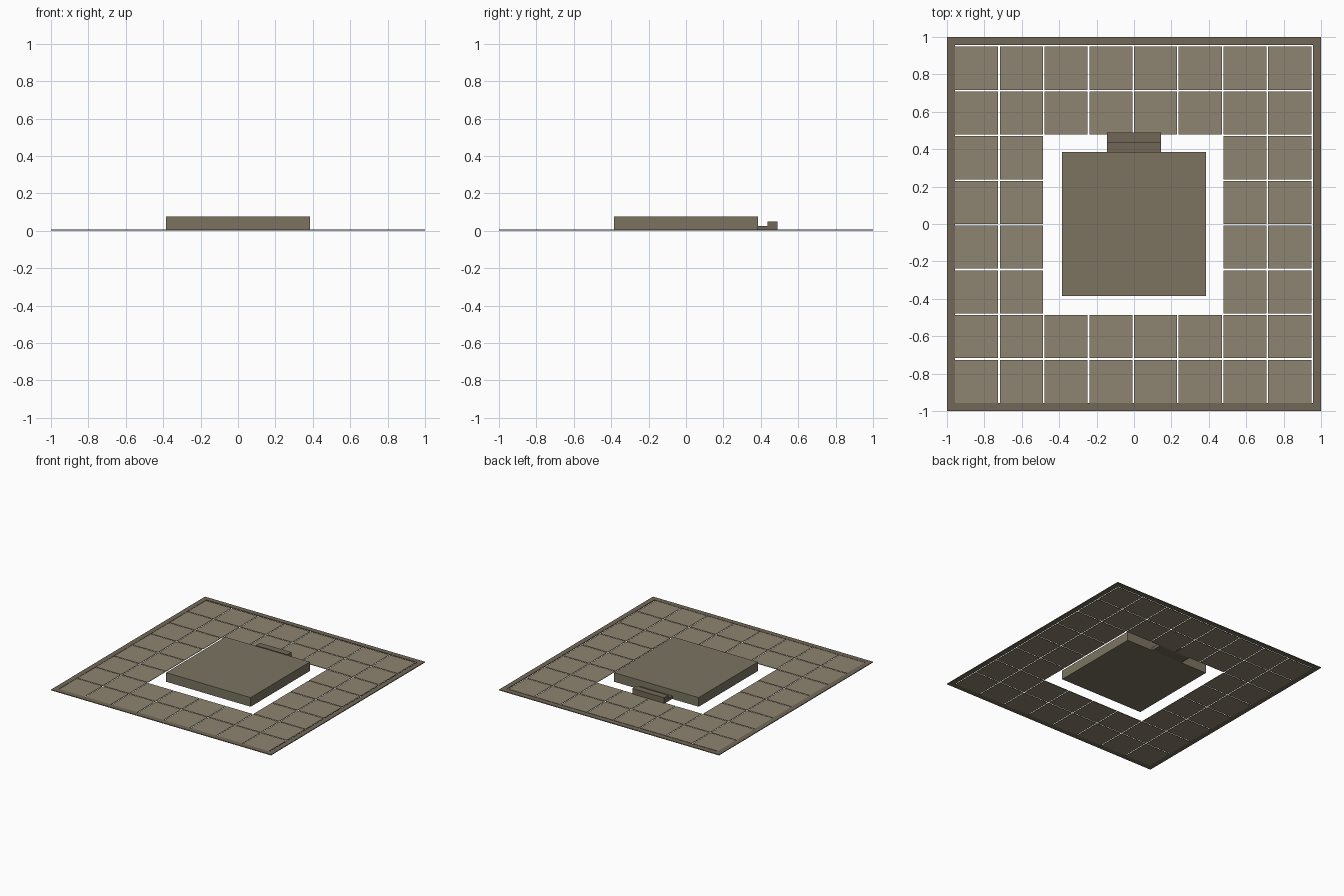
import bpy, bmesh

if "Cube" in bpy.data.objects:
    bpy.data.objects.remove(bpy.data.objects["Cube"])


def material(name, rgb):
    m = bpy.data.materials.new(name)
    m.diffuse_color = (*rgb, 1)
    m.use_nodes = True
    m.node_tree.nodes["Principled BSDF"].inputs["Base Color"].default_value = m.diffuse_color
    return m


TILE = material("paving_stone", (0.27, 0.23, 0.16))
PLINTH = material("plinth_stone", (0.20, 0.175, 0.12))
TRIM = material("trim_stone", (0.165, 0.14, 0.095))


def boxes(name, bounds, mat):
    """One object from a list of (x0, x1, y0, y1, z0, z1) boxes."""
    bm = bmesh.new()
    for x0, x1, y0, y1, z0, z1 in bounds:
        vs = bmesh.ops.create_cube(bm, size=1)["verts"]
        bmesh.ops.scale(bm, vec=(x1 - x0, y1 - y0, z1 - z0), verts=vs)
        bmesh.ops.translate(
            bm, vec=((x0 + x1) / 2, (y0 + y1) / 2, (z0 + z1) / 2), verts=vs)
    me = bpy.data.meshes.new(name)
    bm.to_mesh(me)
    bm.free()
    me.materials.append(mat)
    ob = bpy.data.objects.new(name, me)
    bpy.context.collection.objects.link(ob)
    return ob


# Paving: 8 x 8 grid with the middle 4 x 4 left open
INNER = 0.957
PITCH = 2 * INNER / 8
SIZE = 0.231
tiles = []
for i in range(8):
    for j in range(8):
        if 2 <= i <= 5 and 2 <= j <= 5:
            continue
        x, y = -INNER + i * PITCH, -INNER + j * PITCH
        tiles.append((x, x + SIZE, y, y + SIZE, 0, 0.004))
boxes("paving_tiles", tiles, TILE)

# Kerb around the edge
H = 0.006
boxes("kerb_sides", [(-1, -INNER, -1, 1, 0, H), (INNER, 1, -1, 1, 0, H)], TRIM)
boxes("kerb_ends", [(-INNER, INNER, -1, -INNER, 0, H),
                    (-INNER, INNER, INNER, 1, 0, H)], TRIM)

# Central plinth
boxes("plinth", [(-0.384, 0.384, -0.384, 0.384, 0, 0.075)], PLINTH)

# Two back steps
boxes("inner_step", [(-0.144, 0.144, 0.384, 0.442, 0, 0.025)], TRIM)
boxes("outer_step", [(-0.144, 0.144, 0.436, 0.49, 0, 0.05)], TRIM)
